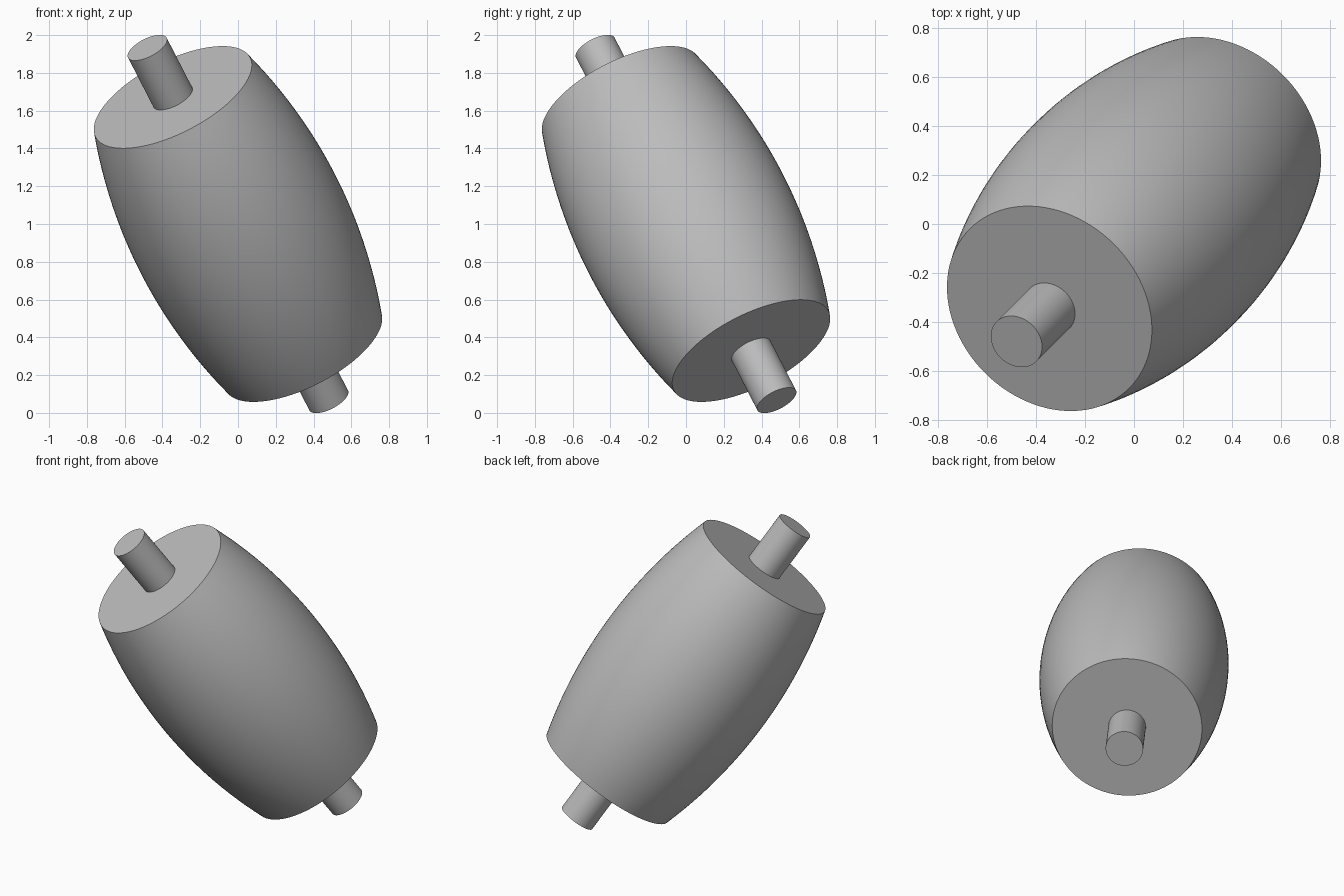
import bpy
import math
from mathutils import Vector

cube = bpy.data.objects.get("Cube")
if cube:
    bpy.data.objects.remove(cube, do_unlink=True)

# Single grey finish
grey = bpy.data.materials.new("plain_grey")
grey.use_nodes = True
colour = (0.5, 0.5, 0.5, 1)
grey.diffuse_color = colour
grey.node_tree.nodes["Principled BSDF"].inputs["Base Color"].default_value = colour

CENTRE = Vector((0, 0, 1))
AXIS = Vector((-0.416, -0.416, 0.809)).normalized()
TILT = AXIS.to_track_quat("Z", "Y")
SIDES = 96


def turned_part(name, profile):
    """Solid of revolution about the tilted axis, from (radius, height) pairs."""
    verts, faces = [], []
    for radius, height in profile:
        for i in range(SIDES):
            a = math.tau * i / SIDES
            verts.append((radius * math.cos(a), radius * math.sin(a), height))
    for ring in range(len(profile) - 1):
        low, high = ring * SIDES, (ring + 1) * SIDES
        for i in range(SIDES):
            j = (i + 1) % SIDES
            faces.append((low + i, low + j, high + j, high + i))
    top = (len(profile) - 1) * SIDES
    faces.append(tuple(reversed(range(SIDES))))
    faces.append(tuple(range(top, top + SIDES)))
    mesh = bpy.data.meshes.new(name)
    mesh.from_pydata(verts, [], faces)
    mesh.materials.append(grey)
    obj = bpy.data.objects.new(name, mesh)
    bpy.context.collection.objects.link(obj)
    obj.rotation_mode = "QUATERNION"
    obj.rotation_quaternion = TILT
    obj.location = CENTRE
    bpy.ops.object.select_all(action="DESELECT")
    obj.select_set(True)
    bpy.context.view_layer.objects.active = obj
    bpy.ops.object.shade_smooth_by_angle(angle=math.radians(35))
    return obj


# Barrel body: circular-arc bulge between two flat ends
HALF, END_R, MID_R = 0.83, 0.46, 0.577
sag = MID_R - END_R
arc_r = (HALF ** 2 + sag ** 2) / (2 * sag)
STEPS = 32
barrel = []
for k in range(STEPS + 1):
    h = HALF * (2 * k / STEPS - 1)
    barrel.append((MID_R - arc_r + math.sqrt(arc_r ** 2 - h ** 2), h))
turned_part("barrel_body", barrel)

# Axle stubs, one at each end
ROD_R, ROD_END = 0.115, 1.154
turned_part("upper_axle", [(ROD_R, HALF - 0.03), (ROD_R, ROD_END)])
turned_part("lower_axle", [(ROD_R, -ROD_END), (ROD_R, 0.03 - HALF)])
